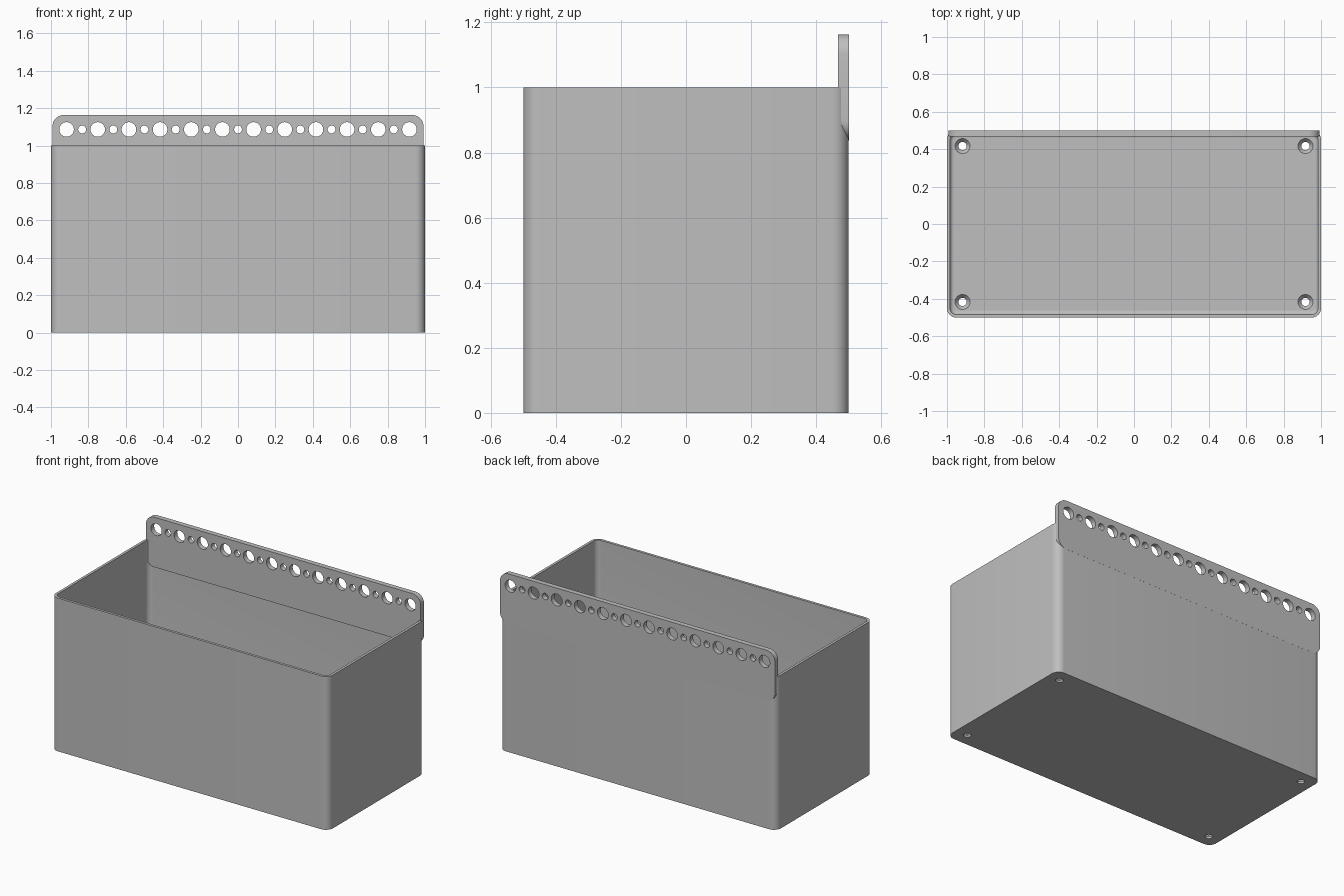
import bpy
import bmesh
from math import pi, sin, cos, radians
from mathutils import Vector, Matrix

cube = bpy.data.objects.get("Cube")
if cube:
    bpy.data.objects.remove(cube)

WALL, FLOOR, RADIUS, FILLET = 0.017, 0.033, 0.05, 0.02
PITCH = 1 / 6
PLATE_FRONT, PLATE_BACK = 0.467, 0.5004

grey = bpy.data.materials.new("light grey plastic")
grey.use_nodes = True
colour = (0.52, 0.52, 0.52, 1)
grey.diffuse_color = colour
grey.node_tree.nodes["Principled BSDF"].inputs["Base Color"].default_value = colour


def rounded_ring(half_x, half_y, r, z, steps=8):
    """Rounded rectangle, counter-clockwise, at height z."""
    pts = []
    for q, (sx, sy) in enumerate([(1, 1), (-1, 1), (-1, -1), (1, -1)]):
        for i in range(steps + 1):
            a = (q + i / steps) * pi / 2
            pts.append(Vector((sx * (half_x - r) + r * cos(a),
                               sy * (half_y - r) + r * sin(a), z)))
    return pts


def circle_ring(x, y, r, z, sides=32):
    return [Vector((x + r * cos(2 * pi * i / sides),
                    y + r * sin(2 * pi * i / sides), z)) for i in range(sides)]


def loft(bm, rings, matrix=Matrix()):
    """Skin a stack of rings and close both ends."""
    loops = [[bm.verts.new(matrix @ p) for p in ring] for ring in rings]
    for a, b in zip(loops, loops[1:]):
        for i in range(len(a)):
            j = (i + 1) % len(a)
            bm.faces.new((a[i], a[j], b[j], b[i]))
    bm.faces.new(loops[0][::-1])
    bm.faces.new(loops[-1])


def finish(bm, name):
    bmesh.ops.recalc_face_normals(bm, faces=bm.faces)
    mesh = bpy.data.meshes.new(name)
    bm.to_mesh(mesh)
    bm.free()
    obj = bpy.data.objects.new(name, mesh)
    bpy.context.collection.objects.link(obj)
    mesh.materials.append(grey)
    return obj


def cut_and_smooth(obj, cutter):
    cutter.hide_render = True
    bpy.ops.object.select_all(action='DESELECT')
    bpy.context.view_layer.objects.active = obj
    obj.select_set(True)
    mod = obj.modifiers.new("holes", 'BOOLEAN')
    mod.operation = 'DIFFERENCE'
    mod.solver = 'EXACT'
    mod.object = cutter
    bpy.ops.object.modifier_apply(modifier=mod.name)
    bpy.data.objects.remove(cutter)
    bpy.ops.object.shade_smooth_by_angle(angle=radians(30))


# Open bin: outside wall, rim, inside wall, floor fillet
rings = [rounded_ring(1, 0.5, RADIUS, 0), rounded_ring(1, 0.5, RADIUS, 1)]
insets = [(WALL, 1)]
for i in range(7):
    a = i / 6 * pi / 2
    insets.append((WALL + FILLET * (1 - cos(a)), FLOOR + FILLET * (1 - sin(a))))
rings += [rounded_ring(1 - d, 0.5 - d, RADIUS - d, z) for d, z in insets]
bm = bmesh.new()
loft(bm, rings)
bin_body = finish(bm, "bin_body")

# Countersunk screw holes in the floor corners
bm = bmesh.new()
for x in (-5.5 * PITCH, 5.5 * PITCH):
    for y in (-2.5 * PITCH, 2.5 * PITCH):
        profile = [(0.022, -0.02), (0.022, 0.012), (0.04, FLOOR), (0.04, 0.06)]
        loft(bm, [circle_ring(x, y, r, z) for r, z in profile])
cut_and_smooth(bin_body, finish(bm, "screw_hole_cutter"))

# Hanging plate: drawn flat, then stood upright along the back wall
upright = Matrix.Translation((0, PLATE_BACK, 1)) @ Matrix.Rotation(pi / 2, 4, 'X')
depth = PLATE_BACK - PLATE_FRONT
bm = bmesh.new()
loft(bm, [rounded_ring(0.992, 0.163, 0.06, z) for z in (0, depth)], upright)
plate = finish(bm, "hanging_plate")

# Row of alternating large and small holes
bm = bmesh.new()
for i in range(23):
    r = 0.039 if i % 2 == 0 else 0.021
    x = (i - 11) * PITCH / 2
    loft(bm, [circle_ring(x, 0.086, r, z) for z in (-0.02, depth + 0.02)], upright)
cut_and_smooth(plate, finish(bm, "plate_hole_cutter"))
